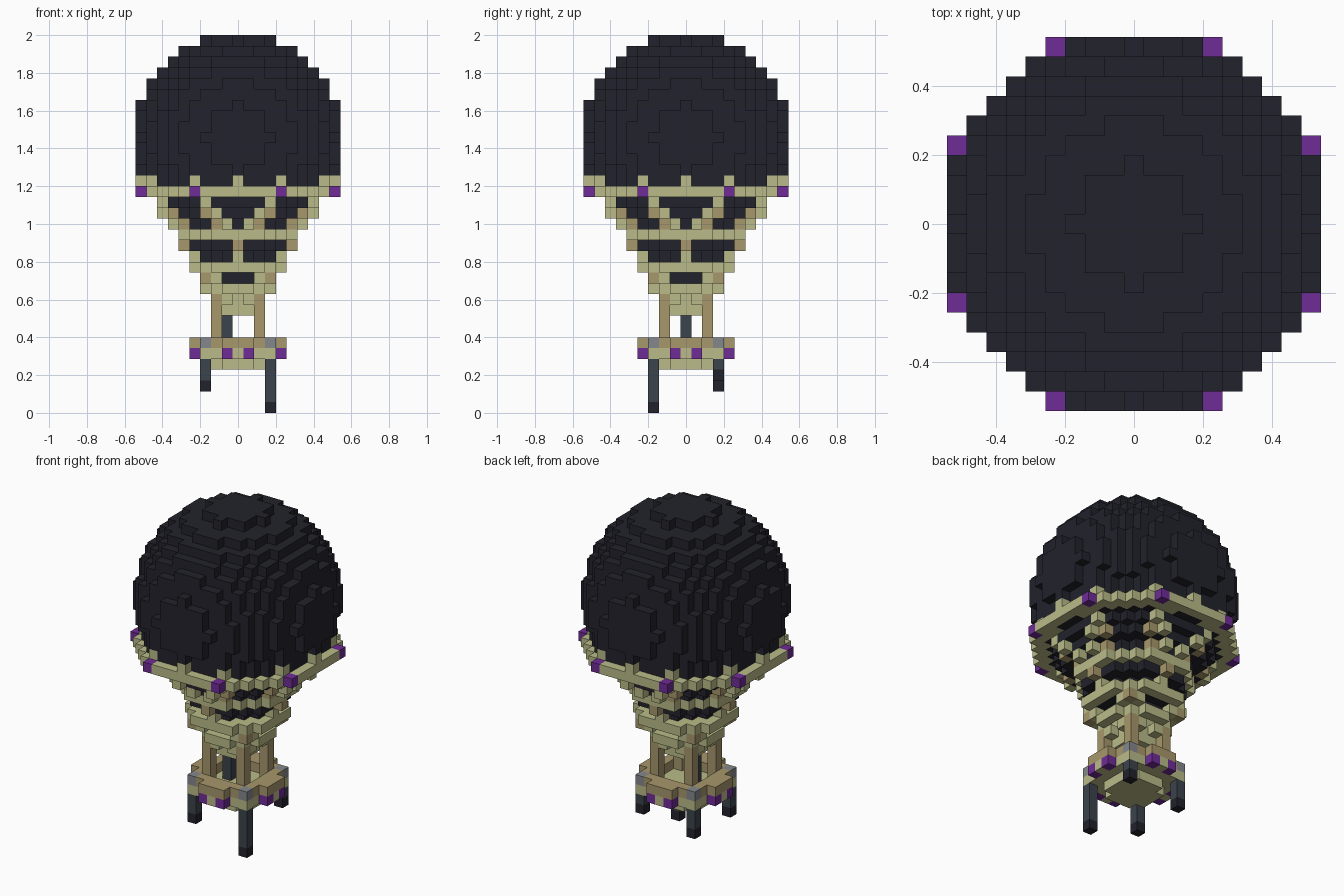
import bpy, bmesh
from mathutils import Vector

if "Cube" in bpy.data.objects:
    bpy.data.objects.remove(bpy.data.objects["Cube"])

V = 2 / 35  # edge of one cube: 35 layers tall, 19 cubes wide


def material(name, rgb):
    m = bpy.data.materials.new(name)
    m.diffuse_color = (*rgb, 1)
    m.use_nodes = True
    m.node_tree.nodes["Principled BSDF"].inputs["Base Color"].default_value = m.diffuse_color
    return m


CHARCOAL = material("charcoal", (0.016, 0.016, 0.025))
CREAM = material("cream", (0.49, 0.50, 0.25))
TAN = material("tan", (0.39, 0.31, 0.15))
PURPLE = material("purple", (0.16, 0.025, 0.31))
SLATE = material("slate", (0.045, 0.056, 0.072))
GREY = material("light grey", (0.235, 0.246, 0.262))

parts = {}   # name -> (material, cells)
taken = set()


def add(name, mat, cells):
    """Claim free grid cells for a part; earlier parts keep theirs."""
    new = set(cells) - taken
    taken.update(new)
    parts.setdefault(name, (mat, set()))[1].update(new)


def ring(z, outer, inner=-1):
    """Cells of one layer with inner < squared radius <= outer."""
    return {(x, y, z) for x in range(-9, 10) for y in range(-9, 10)
            if inner < x * x + y * y <= outer}


def eight(a, b, z):
    """Mirror a cell over both axes and both diagonals."""
    return {(sx * p, sy * q, z) for p, q in ((a, b), (b, a))
            for sx in (-1, 1) for sy in (-1, 1)}


# Lamps around the net hoop and the basket
add("hoop_lamps", PURPLE, eight(9, 4, 20))
add("basket_lamps", PURPLE, eight(4, 1, 5))

# Net hoops, with short points above the widest one
add("net_hoop_wide", CREAM, ring(20, 90.25, 65.25))
add("net_hoop_points", CREAM, eight(9, 0, 21) | eight(8, 4, 21))
for z, r in ((16, 5.5), (13, 4.5), (11, 3.5)):
    add("net_hoops_lower", CREAM, ring(z, r * r, (r - 1) ** 2))

# Ropes running diagonally between the hoops
for a, b, z in ((7, 3, 19), (7, 2, 18), (6, 1, 17), (4, 0, 14), (3, 2, 12)):
    add("ropes_light", CREAM, eight(a, b, z))
for a, b, z in ((6, 3, 18), (5, 2, 17), (5, 0, 15), (3, 3, 12)):
    add("ropes_dark", TAN, eight(a, b, z))

# Envelope: ball with a tapered neck
for z in range(16, 35):
    add("envelope", CHARCOAL, ring(z, 90.25 - (z - 25) ** 2))
for z, r in ((16, 4.5), (15, 4.5), (14, 3.5), (13, 3.5), (12, 2.5)):
    add("envelope", CHARCOAL, ring(z, r * r))

# Burner under the neck and its brackets
for z in (9, 10, 11):
    add("burner", CREAM, ring(z, 2))
add("burner_brackets", CREAM, eight(2, 1, 10))

# Corner posts and fuel pipe
for z in range(7, 11):
    add("basket_posts", TAN, eight(2, 2, z))
add("fuel_pipe", SLATE, {(-1, 0, z) for z in range(6, 9)})

# Basket: rim with corner caps, body and floor
add("basket_caps", GREY, eight(3, 3, 6))
add("basket_rim", TAN, ring(6, 17, 7))
add("basket_body", CREAM, ring(5, 18))
add("basket_floor", CREAM, ring(4, 6))

# Hanging weights of different length
for x, y, low in ((3, -3, 0), (-3, -3, 2), (-3, 3, 2), (3, 3, 3)):
    add("weight_ends", CHARCOAL, {(x, y, low)})
    add("weight_rods", SLATE, {(x, y, z) for z in range(low + 1, 5)})

# Turn each part into a mesh, keeping only exposed cube faces
DIRS = [Vector(d) for d in ((1, 0, 0), (-1, 0, 0), (0, 1, 0),
                            (0, -1, 0), (0, 0, 1), (0, 0, -1))]
for name, (mat, cells) in parts.items():
    bm = bmesh.new()
    for c in sorted(cells):
        centre = Vector(c) + Vector((0, 0, 0.5))
        for d in DIRS:
            if tuple(int(i + j) for i, j in zip(c, d)) in taken:
                continue
            u = Vector((d.y, d.z, d.x))
            w = d.cross(u)
            corners = [centre + (d + u * s + w * t) / 2
                       for s, t in ((-1, -1), (1, -1), (1, 1), (-1, 1))]
            bm.faces.new([bm.verts.new(p * V) for p in corners])
    bmesh.ops.remove_doubles(bm, verts=bm.verts, dist=0.001)
    mesh = bpy.data.meshes.new(name)
    bm.to_mesh(mesh)
    bm.free()
    mesh.materials.append(mat)
    bpy.context.collection.objects.link(bpy.data.objects.new(name, mesh))
